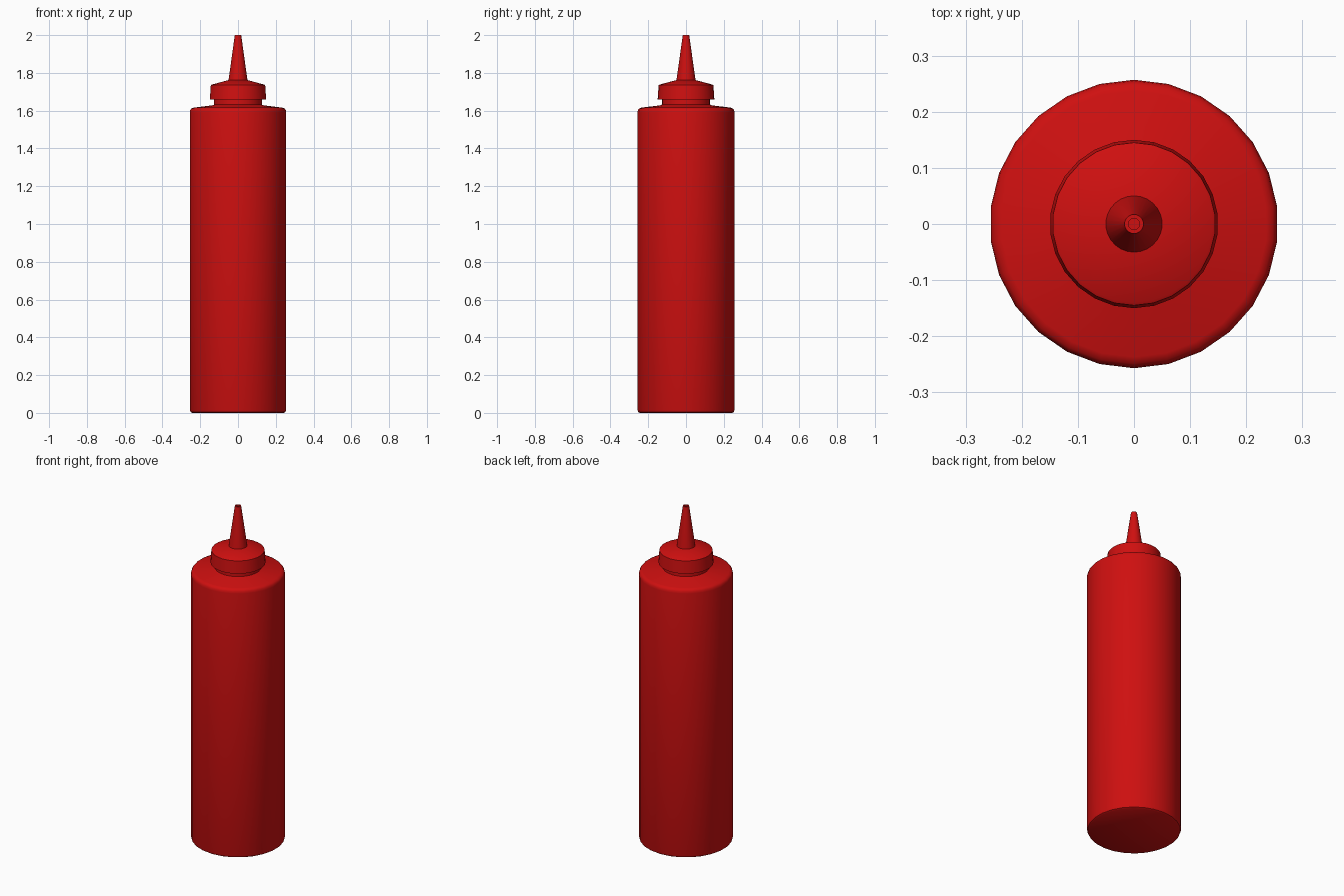
import bpy, bmesh, math

if "Cube" in bpy.data.objects:
    bpy.data.objects.remove(bpy.data.objects["Cube"])

SIDES = 26

red = bpy.data.materials.new("red_plastic")
red.diffuse_color = (0.62, 0.005, 0.005, 1)
red.use_nodes = True
red.node_tree.nodes["Principled BSDF"].inputs["Base Color"].default_value = red.diffuse_color


def lathe(name, profile, sides=SIDES):
    """Revolve (radius, z) points around z; radius 0 closes to a point."""
    bm = bmesh.new()
    rings = []
    for r, z in profile:
        if r == 0:
            rings.append([bm.verts.new((0, 0, z))] * sides)
        else:
            rings.append([bm.verts.new((r * math.sin(2 * math.pi * i / sides),
                                        r * math.cos(2 * math.pi * i / sides), z))
                          for i in range(sides)])
    for a, b in zip(rings, rings[1:]):
        for i in range(sides):
            j = (i + 1) % sides
            quad = list(dict.fromkeys((a[i], a[j], b[j], b[i])))
            bm.faces.new(quad)
    bmesh.ops.recalc_face_normals(bm, faces=bm.faces)
    mesh = bpy.data.meshes.new(name)
    bm.to_mesh(mesh)
    bm.free()
    mesh.materials.append(red)
    obj = bpy.data.objects.new(name, mesh)
    bpy.context.collection.objects.link(obj)
    bpy.ops.object.select_all(action='DESELECT')
    obj.select_set(True)
    bpy.context.view_layer.objects.active = obj
    bpy.ops.object.shade_smooth_by_angle(angle=math.radians(35))
    return obj


# Bottle: flat base, straight wall, rounded shoulder and neck
lathe("bottle_body", [
    (0, 0), (0.245, 0), (0.253, 0.005), (0.257, 0.016),
    (0.257, 1.59), (0.255, 1.602), (0.249, 1.611), (0.237, 1.616),
    (0.137, 1.628), (0.127, 1.632), (0.127, 1.70), (0, 1.70)])

# Screw cap: slightly tapered skirt with a shallow conical top
lathe("cap", [
    (0, 1.66), (0.15, 1.66), (0.145, 1.735), (0.14, 1.738),
    (0.05, 1.762), (0, 1.762)])

# Spout: tapered nozzle with a small opening in the tip
lathe("nozzle", [
    (0, 1.75), (0.051, 1.75), (0.05, 1.765), (0.017, 2.0),
    (0.01, 2.0), (0.01, 1.97), (0, 1.97)])
